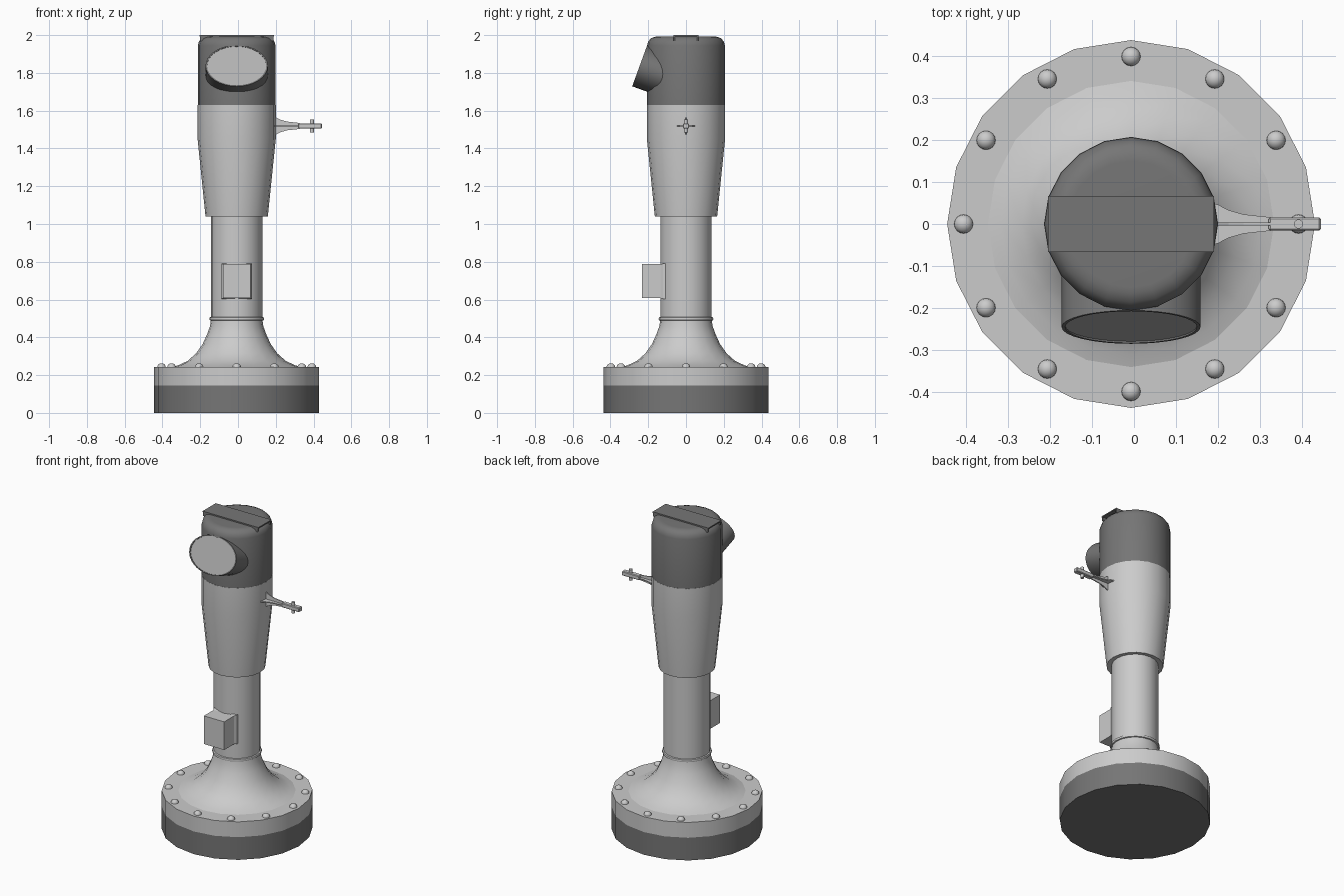
import bpy, bmesh, math
from mathutils import Matrix

if "Cube" in bpy.data.objects:
    bpy.data.objects.remove(bpy.data.objects["Cube"])

CX = -0.007  # column axis


def material(name, v):
    m = bpy.data.materials.new(name)
    m.diffuse_color = (v, v, v, 1)
    m.use_nodes = True
    m.node_tree.nodes["Principled BSDF"].inputs["Base Color"].default_value = m.diffuse_color
    return m


DARK = material("dark_grey", 0.18)
GLASS = material("screen_grey", 0.45)


def finish(name, bm, mat=None, smooth=True):
    bmesh.ops.recalc_face_normals(bm, faces=bm.faces[:])
    me = bpy.data.meshes.new(name)
    bm.to_mesh(me)
    bm.free()
    ob = bpy.data.objects.new(name, me)
    bpy.context.collection.objects.link(ob)
    if mat:
        me.materials.append(mat)
    if smooth:
        bpy.ops.object.select_all(action='DESELECT')
        ob.select_set(True)
        bpy.context.view_layer.objects.active = ob
        bpy.ops.object.shade_smooth_by_angle(angle=math.radians(32))
    return ob


def lathe(name, profile, n=20, matrix=None, mat=None):
    """Revolve (radius, z) points around z; open ends are capped."""
    bm = bmesh.new()
    rings = []
    for r, z in profile:
        rings.append([bm.verts.new((r * math.cos(2 * math.pi * i / n),
                                    r * math.sin(2 * math.pi * i / n), z)) for i in range(n)])
    for a, b in zip(rings, rings[1:]):
        for i in range(n):
            j = (i + 1) % n
            bm.faces.new((a[i], a[j], b[j], b[i]))
    bm.faces.new(rings[0])
    bm.faces.new(rings[-1])
    bm.transform(matrix or Matrix.Translation((CX, 0, 0)))
    return finish(name, bm, mat)


def box(name, lo, hi, mat=None, bevel=0):
    bm = bmesh.new()
    bmesh.ops.create_cube(bm, size=1)
    size = [h - l for l, h in zip(lo, hi)]
    mid = [(h + l) / 2 for l, h in zip(lo, hi)]
    bm.transform(Matrix.Translation(mid) @ Matrix.Diagonal((*size, 1)))
    if bevel:
        bmesh.ops.bevel(bm, geom=bm.edges[:], offset=bevel, segments=1, affect='EDGES')
    return finish(name, bm, mat, False)


# Base and column
lathe("base_plinth", [(0.437, 0), (0.437, 0.145)], mat=DARK)
lathe("base_flange", [(0.437, 0.145), (0.437, 0.243)])
lathe("flared_foot", [(0.35, 0.24), (0.31, 0.252), (0.26, 0.275), (0.215, 0.315), (0.18, 0.365),
                      (0.155, 0.42), (0.141, 0.46), (0.136, 0.495)])
lathe("collar_ring", [(0.136, 0.488), (0.143, 0.491), (0.145, 0.498), (0.143, 0.505), (0.136, 0.508)])
lathe("column", [(0.136, 0.49), (0.136, 1.06)])
lathe("upper_body", [(0.13, 1.045), (0.165, 1.04), (0.207, 1.45), (0.207, 1.63)])
lathe("head", [(0.206, 1.63), (0.206, 1.945), (0.2, 1.966), (0.186, 1.983), (0.165, 1.991),
               (0.15, 1.992)], mat=DARK)

# Ring of domed bolts
for i in range(12):
    a = i * math.pi / 6
    at = Matrix.Translation((CX + 0.398 * math.cos(a), 0.398 * math.sin(a), 0.24))
    lathe(f"bolt_{i + 1}", [(0.023, 0), (0.0215, 0.009), (0.016, 0.017), (0.008, 0.0215),
                            (0.002, 0.0225)], 16, at)

# Tilted oval viewer and its screen
tilt = (Matrix.Translation((CX, -0.245, 1.838)) @ Matrix.Rotation(math.radians(70), 4, 'X')
        @ Matrix.Diagonal((0.165, 0.116, 1, 1)))
lathe("viewer_hood", [(1, -0.2), (1, 0), (0.95, 0), (0.95, -0.006)], 32, tilt, DARK)
lathe("viewer_screen", [(0.95, -0.02), (0.95, -0.004)], 32, tilt, GLASS)

# Channel cap across the top of the head
box("top_cap_plate", (CX - 0.197, -0.066, 1.993), (CX + 0.197, 0.066, 2.0), DARK)
for side, y in (("front", -0.062), ("back", 0.062)):
    box(f"top_cap_{side}_skirt", (CX - 0.194, y - 0.004, 1.97), (CX + 0.194, y + 0.004, 1.995), DARK)

# Coin box with a flared back plate
bm = bmesh.new()
rings = []
for y, w, h in ((-0.232, 0.072, 0.09), (-0.135, 0.072, 0.09), (-0.122, 0.08, 0.093), (-0.105, 0.082, 0.094)):
    rings.append([bm.verts.new((CX + sx * w, y, 0.697 + sz * h))
                  for sx, sz in ((-1, -1), (1, -1), (1, 1), (-1, 1))])
for a, b in zip(rings, rings[1:]):
    for i in range(4):
        bm.faces.new((a[i], a[(i + 1) % 4], b[(i + 1) % 4], b[i]))
bm.faces.new(rings[0])
bm.faces.new(rings[-1])
finish("front_box", bm, smooth=False)

# Side handle: crossed fins, bar and pin
HZ = 1.519
fin = [(0.185, 0.05), (0.2, 0.046), (0.225, 0.033), (0.26, 0.023), (0.325, 0.016)]
outline = fin + [(x, -h) for x, h in reversed(fin)]
for name, angle in (("handle_flat_fin", 0), ("handle_upright_fin", 90)):
    bm = bmesh.new()
    face = bm.faces.new([bm.verts.new((x, h, -0.003)) for x, h in outline])
    ext = bmesh.ops.extrude_face_region(bm, geom=[face])
    bmesh.ops.translate(bm, vec=(0, 0, 0.006),
                        verts=[v for v in ext["geom"] if isinstance(v, bmesh.types.BMVert)])
    bm.transform(Matrix.Translation((0, 0, HZ)) @ Matrix.Rotation(math.radians(angle), 4, 'X'))
    finish(name, bm, smooth=False)
box("handle_bar", (0.32, -0.016, HZ - 0.014), (0.444, 0.016, HZ + 0.014), bevel=0.004)
lathe("handle_pin", [(0.011, -0.035), (0.011, 0.035)], 12, Matrix.Translation((0.391, 0, HZ)))
